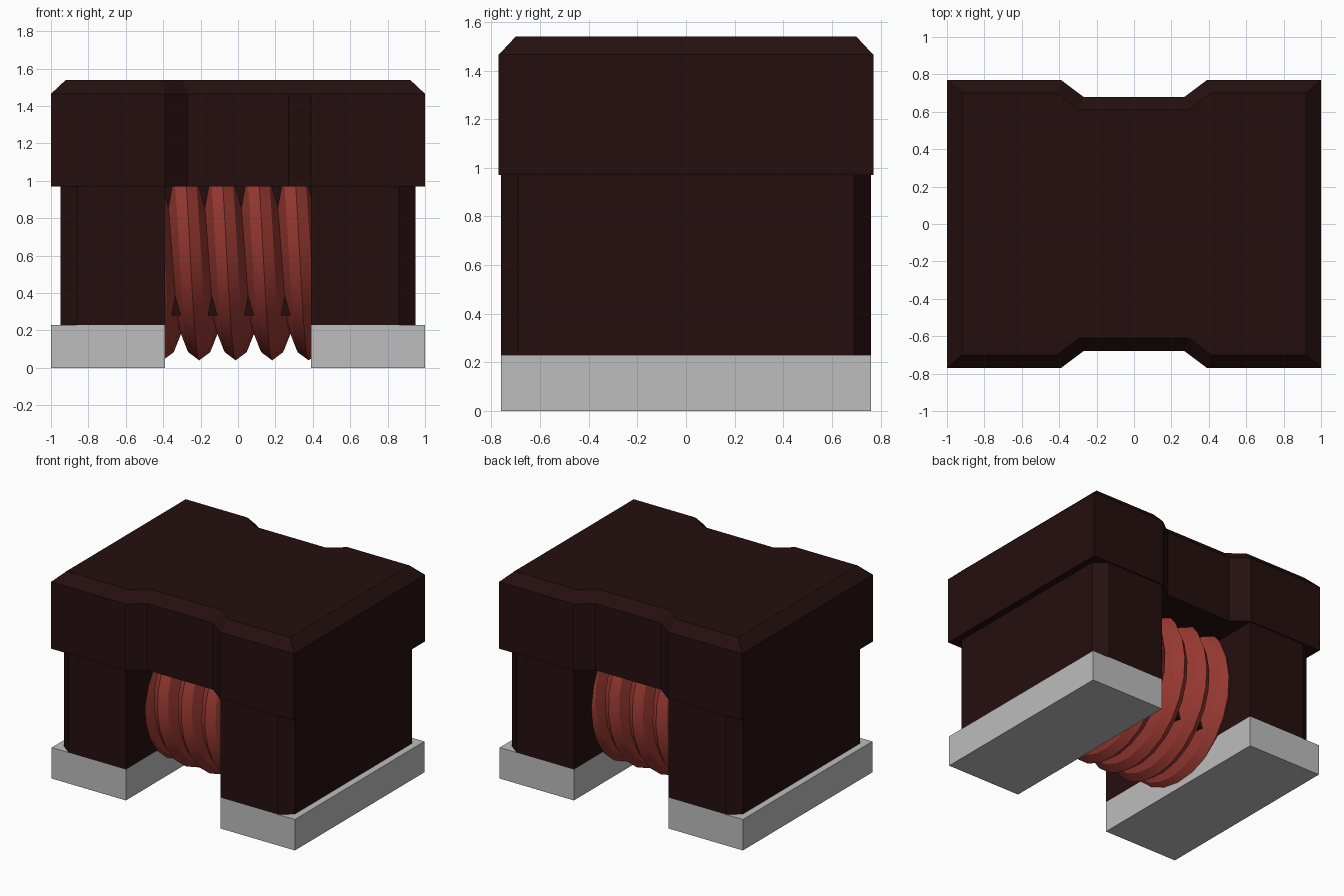
import bpy, bmesh, math

cube = bpy.data.objects.get("Cube")
if cube:
    bpy.data.objects.remove(cube, do_unlink=True)


def material(name, rgb):
    m = bpy.data.materials.new(name)
    m.use_nodes = True
    m.diffuse_color = (*rgb, 1)
    m.node_tree.nodes["Principled BSDF"].inputs["Base Color"].default_value = (*rgb, 1)
    return m


ferrite = material("dark brown ferrite", (0.0185, 0.0048, 0.0048))
copper = material("red enamelled wire", (0.32, 0.041, 0.032))
metal = material("grey metal", (0.51, 0.51, 0.51))


def loft(name, rings, mat, smooth=False):
    """Skin a stack of equal-length point rings and close both ends."""
    bm = bmesh.new()
    loops = [[bm.verts.new(p) for p in ring] for ring in rings]
    n = len(loops[0])
    for a, b in zip(loops, loops[1:]):
        for i in range(n):
            j = (i + 1) % n
            bm.faces.new((a[i], a[j], b[j], b[i]))
    bm.faces.new(loops[0])
    bm.faces.new(loops[-1])
    bmesh.ops.recalc_face_normals(bm, faces=bm.faces)
    mesh = bpy.data.meshes.new(name)
    bm.to_mesh(mesh)
    bm.free()
    mesh.materials.append(mat)
    ob = bpy.data.objects.new(name, mesh)
    bpy.context.collection.objects.link(ob)
    if smooth:
        bpy.ops.object.select_all(action='DESELECT')
        ob.select_set(True)
        bpy.context.view_layer.objects.active = ob
        bpy.ops.object.shade_smooth_by_angle(angle=math.radians(30))
    return ob


def prism(name, outline, z0, z1, mat):
    return loft(name, [[(x, y, z) for x, y in outline] for z in (z0, z1)], mat)


def mirror_four(quarter):
    """Complete a +x +y quarter outline, listed from the x side to the y side."""
    half = quarter + [(-x, y) for x, y in reversed(quarter)]
    return half + [(-x, -y) for x, y in half]


# Cap with a shallow recess front and back and a bevelled top rim
rim = mirror_four([(1.0, 0.77), (0.39, 0.77), (0.27, 0.68)])
top = mirror_four([(0.92, 0.70), (0.413, 0.70), (0.293, 0.61)])
loft("cap", [[(x, y, z) for x, y in ring]
             for ring, z in ((rim, 0.97), (rim, 1.465), (top, 1.54))], ferrite)

# Flange blocks with chamfered outer corners, each on a metal terminal
for side, s in (("left", 1), ("right", -1)):
    block = [(0.39, -0.76), (0.86, -0.76), (0.95, -0.69),
             (0.95, 0.69), (0.86, 0.76), (0.39, 0.76)]
    foot = [(0.39, -0.76), (1.0, -0.76), (1.0, 0.76), (0.39, 0.76)]
    prism(side + "_flange", [(s * x, y) for x, y in block], 0.23, 0.97, ferrite)
    prism(side + "_terminal", [(s * x, y) for x, y in foot], 0.0, 0.23, metal)

# Core bar between the flanges, inside the winding
prism("core_bar", [(-0.39, -0.36), (0.39, -0.36), (0.39, 0.36), (-0.39, 0.36)],
      0.28, 0.97, ferrite)

# Winding: one faceted wire swept along a helix, its ends buried in the flanges
PITCH, STEPS, CENTRE_Z = 0.195, 24, 0.62
section = [(-0.0985, 0.43), (-0.058, 0.537), (0, 0.58), (0.058, 0.537),
           (0.0985, 0.43), (0.058, 0.34), (0, 0.30), (-0.058, 0.34)]
rings = []
for k in range(-5 * STEPS // 2, 5 * STEPS // 2 + 1):
    a = 2 * math.pi * k / STEPS
    x0 = -0.0125 - PITCH * k / STEPS
    rings.append([(x0 + dx, -r * math.sin(a), CENTRE_Z - r * math.cos(a))
                  for dx, r in section])
loft("wire_winding", rings, copper, smooth=True)
